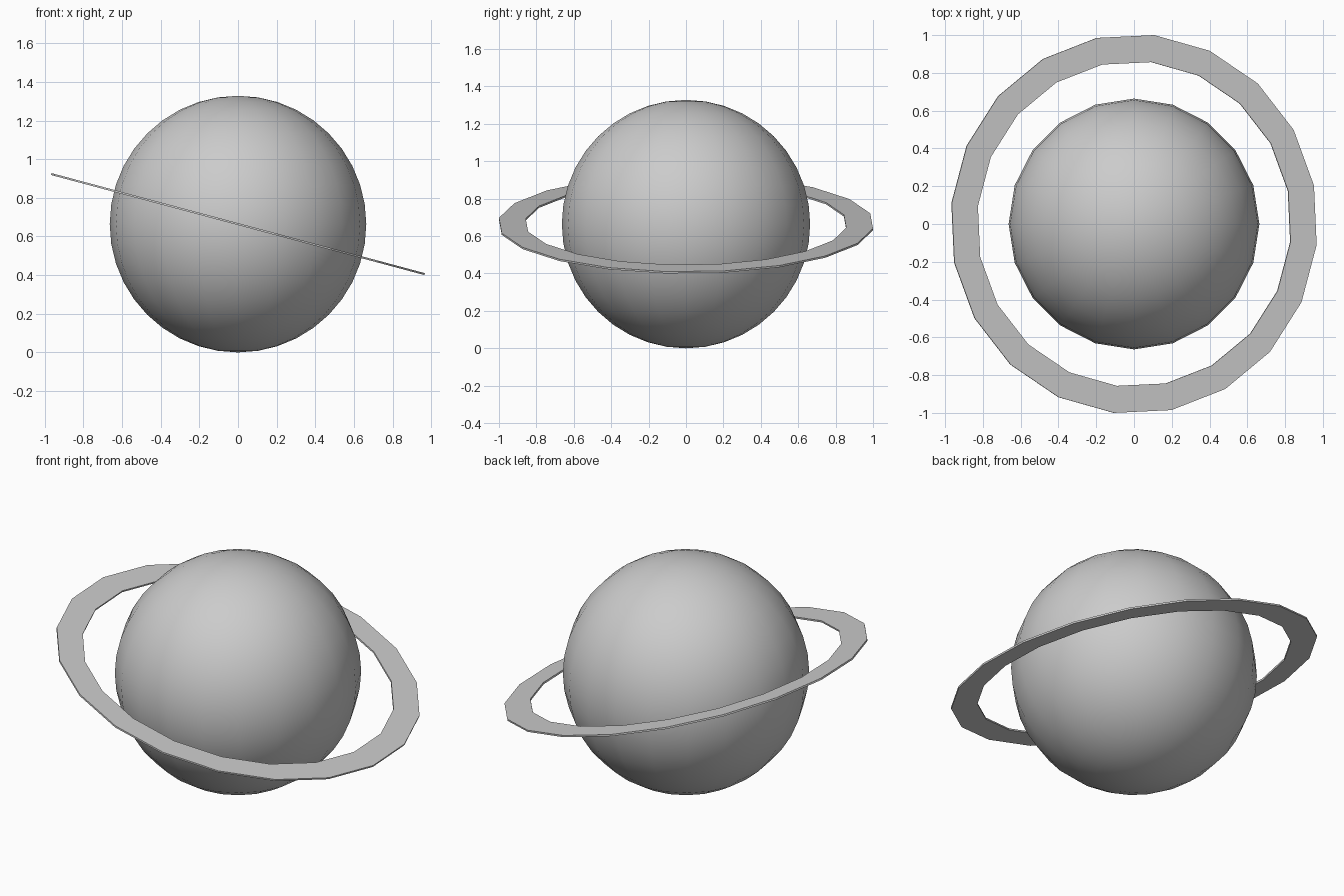
import bpy, bmesh, math
from mathutils import Matrix

if "Cube" in bpy.data.objects:
    bpy.data.objects.remove(bpy.data.objects["Cube"])

R = 0.664
CENTRE = (0, 0, R)

# Planet: smooth sphere
bpy.ops.mesh.primitive_uv_sphere_add(segments=20, ring_count=20, radius=R, location=CENTRE)
planet = bpy.context.object
planet.name = "planet"
bpy.ops.object.shade_smooth()

# Ring: thin flat 20-sided washer, turned about its axis and tilted
N, OUTER, INNER, HALF = 20, 1.006, 0.862, 0.005
bm = bmesh.new()
profile = [(OUTER, -HALF), (OUTER, HALF), (INNER, HALF), (INNER, -HALF)]
loops = []
for i in range(N):
    a = math.tau * i / N + math.radians(11.7)
    loops.append([bm.verts.new((r * math.cos(a), r * math.sin(a), z)) for r, z in profile])
for i in range(N):
    p, q = loops[i], loops[(i + 1) % N]
    for k in range(4):
        m = (k + 1) % 4
        bm.faces.new((p[k], q[k], q[m], p[m]))
bmesh.ops.recalc_face_normals(bm, faces=bm.faces)
mesh = bpy.data.meshes.new("ring")
bm.to_mesh(mesh)
bm.free()
ring = bpy.data.objects.new("ring", mesh)
ring.matrix_world = Matrix.Translation(CENTRE) @ Matrix.Rotation(math.radians(15), 4, 'Y')
bpy.context.collection.objects.link(ring)
